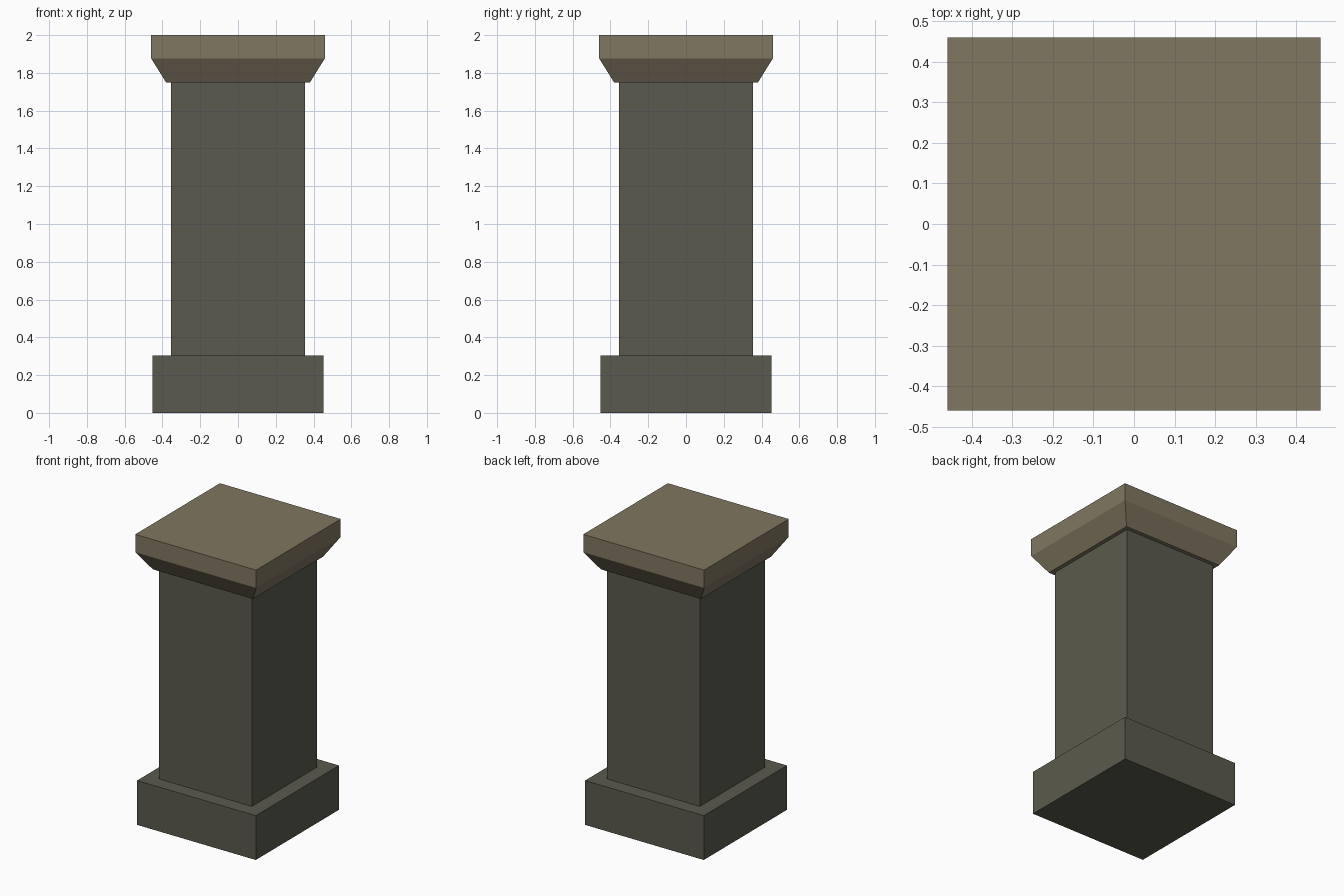
import bpy
import bmesh

cube = bpy.data.objects.get("Cube")
if cube:
    bpy.data.objects.remove(cube, do_unlink=True)


def make_material(name, rgb):
    mat = bpy.data.materials.new(name)
    mat.use_nodes = True
    color = (*rgb, 1.0)
    mat.diffuse_color = color
    mat.node_tree.nodes["Principled BSDF"].inputs["Base Color"].default_value = color
    return mat


def square_stack(name, levels, mat):
    """Closed solid from square sections given as (half width, height)."""
    bm = bmesh.new()
    corners = ((-1, -1), (1, -1), (1, 1), (-1, 1))
    rings = [[bm.verts.new((x * r, y * r, z)) for x, y in corners] for r, z in levels]
    for low, high in zip(rings, rings[1:]):
        for i in range(4):
            j = (i + 1) % 4
            bm.faces.new((low[i], low[j], high[j], high[i]))
    bm.faces.new(rings[0][::-1])
    bm.faces.new(rings[-1])
    mesh = bpy.data.meshes.new(name)
    bm.to_mesh(mesh)
    bm.free()
    mesh.materials.append(mat)
    obj = bpy.data.objects.new(name, mesh)
    bpy.context.collection.objects.link(obj)
    return obj


dark_stone = make_material("dark_grey_stone", (0.102, 0.102, 0.074))
tan_stone = make_material("tan_stone", (0.214, 0.184, 0.119))

# Square footing, plain shaft and flared capital
square_stack("base", [(0.452, 0), (0.452, 0.305)], dark_stone)
square_stack("shaft", [(0.354, 0.305), (0.354, 1.75)], dark_stone)
square_stack("capital", [(0.381, 1.75), (0.46, 1.877), (0.46, 2.0)], tan_stone)
